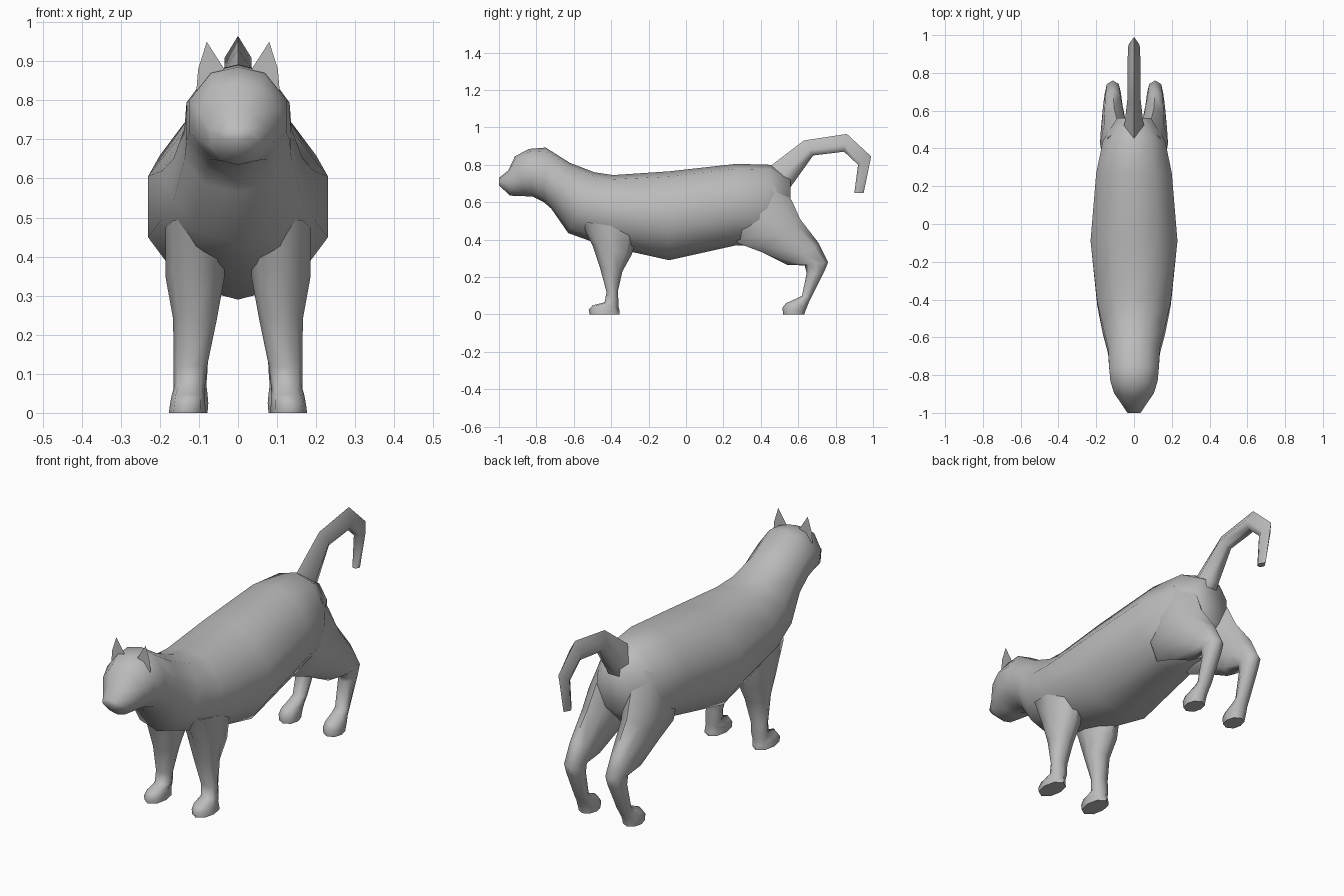
import bpy
import bmesh
import math
from mathutils import Vector

cube = bpy.data.objects.get("Cube")
if cube:
    bpy.data.objects.remove(cube, do_unlink=True)

GREY = (0.5, 0.5, 0.5, 1.0)
fur = bpy.data.materials.new("grey fur")
fur.use_nodes = True
fur.diffuse_color = GREY
fur.node_tree.nodes["Principled BSDF"].inputs["Base Color"].default_value = GREY

# Half cross-sections (side, up); the other half is mirrored
BODY_SHAPE = [(0, 1), (.55, .88), (1, .33), (1, -.33), (.6, -.85), (0, -1)]
LEG_SHAPE = [(0, 1), (.75, .7), (1, 0), (.75, -.7), (0, -1)]
TAIL_SHAPE = [(0, 1), (1, -.2), (.5, -1)]


def finish(name, bm):
    """Turn a bmesh into a smooth-shaded object."""
    mesh = bpy.data.meshes.new(name)
    bm.to_mesh(mesh)
    bm.free()
    mesh.materials.append(fur)
    obj = bpy.data.objects.new(name, mesh)
    bpy.context.collection.objects.link(obj)
    bpy.ops.object.select_all(action='DESELECT')
    obj.select_set(True)
    bpy.context.view_layer.objects.active = obj
    bpy.ops.object.shade_smooth_by_angle(angle=math.radians(70))
    return obj


def loft(name, half, sections, side=1):
    """Skin rings; each is (y, z) of two opposite edges, centre x, half width."""
    shape = half + [(-s, t) for s, t in reversed(half) if s > 0]
    bm = bmesh.new()
    rings = []
    for ya, za, yb, zb, xc, w in sections:
        a, b = Vector((0, ya, za)), Vector((0, yb, zb))
        mid, arm = (a + b) / 2, (a - b) / 2
        rings.append([bm.verts.new(mid + arm * t + Vector((side * (xc + s * w), 0, 0)))
                      for s, t in shape])
    n = len(shape)
    for low, high in zip(rings, rings[1:]):
        for i in range(n):
            j = (i + 1) % n
            bm.faces.new((low[i], low[j], high[j], high[i]))
    bm.faces.new(rings[0])
    bm.faces.new(rings[-1])
    bmesh.ops.recalc_face_normals(bm, faces=bm.faces)
    return finish(name, bm)


# Head, neck and trunk in one skin, nose to rump
loft("body", BODY_SHAPE, [
    (-1.0, .73, -1.0, .69, 0, .035),
    (-.95, .77, -.94, .635, 0, .07),
    (-.915, .845, -.86, .632, 0, .105),
    (-.84, .885, -.82, .63, 0, .125),
    (-.75, .892, -.76, .60, 0, .132),
    (-.62, .81, -.72, .565, 0, .137),
    (-.49, .76, -.63, .435, 0, .165),
    (-.39, .745, -.45, .37, 0, .195),
    (-.09, .765, -.09, .29, 0, .23),
    (.27, .805, .27, .37, 0, .20),
    (.45, .80, .42, .36, 0, .165),
    (.56, .73, .56, .50, 0, .09),
])

# Tail: rises from the rump, then hooks down
loft("tail", TAIL_SHAPE, [
    (.36, .76, .50, .60, 0, .09),
    (.46, .80, .58, .71, 0, .05),
    (.63, .93, .68, .85, 0, .035),
    (.86, .965, .845, .87, 0, .035),
    (.99, .845, .92, .80, 0, .03),
    (.95, .65, .90, .65, 0, .018),
])

FRONT_LEG = [
    (-.57, .50, -.25, .45, .11, .075),
    (-.50, .37, -.29, .32, .11, .075),
    (-.46, .25, -.34, .23, .11, .056),
    (-.425, .12, -.365, .12, .122, .043),
    (-.435, .065, -.36, .06, .125, .04),
    (-.50, .048, -.36, .04, .127, .043),
    (-.52, .025, -.355, .02, .129, .045),
    (-.515, 0, -.355, 0, .13, .047),
]

HIND_LEG = [
    (.20, .52, .50, .72, .08, .08),
    (.28, .38, .57, .60, .095, .085),
    (.40, .335, .61, .51, .105, .07),
    (.54, .265, .71, .38, .112, .052),
    (.635, .262, .76, .28, .112, .042),
    (.645, .22, .74, .23, .112, .04),
    (.62, .10, .67, .09, .115, .036),
    (.59, .085, .655, .06, .117, .036),
    (.535, .06, .645, .035, .12, .042),
    (.515, .035, .637, .015, .12, .044),
    (.52, 0, .633, 0, .12, .042),
]

for side, word in ((1, "left"), (-1, "right")):
    loft(word + "_front_leg", LEG_SHAPE, FRONT_LEG, side)
    loft(word + "_hind_leg", LEG_SHAPE, HIND_LEG, side)

    # Ear: a flat upright triangle
    ear = bmesh.new()
    outline = [(.035, .88), (.107, .82), (.102, .88), (.08, .95)]
    ear.faces.new([ear.verts.new((side * x, -.83, z)) for x, z in outline])
    finish(word + "_ear", ear)
